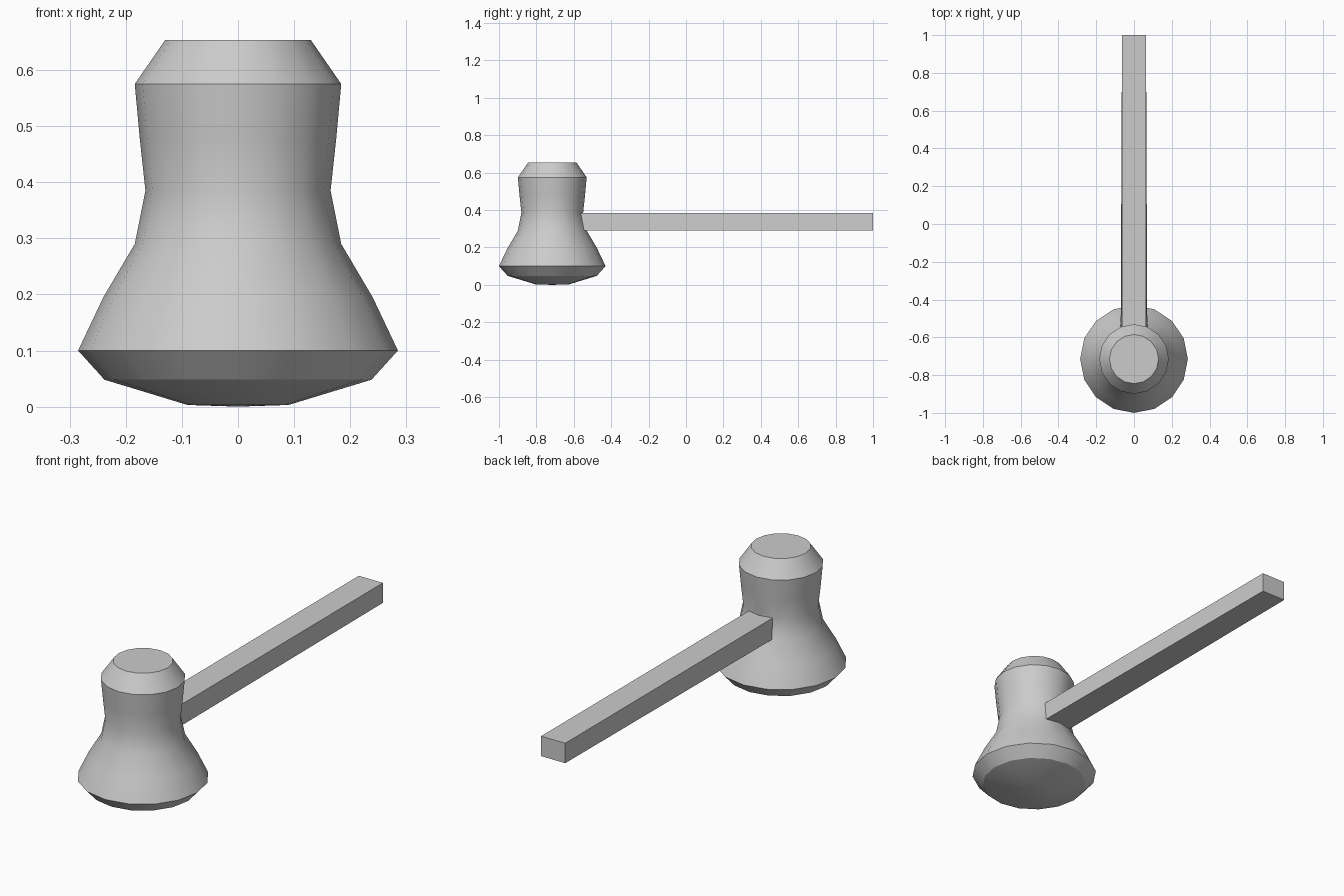
import bpy, bmesh, math

if "Cube" in bpy.data.objects:
    bpy.data.objects.remove(bpy.data.objects["Cube"])

SIDES = 16
HEAD_Y = -0.715
# head profile: radius, height
PROFILE = [(0.09, 0.003), (0.238, 0.048), (0.285, 0.10), (0.24, 0.195), (0.184, 0.29),
           (0.165, 0.385), (0.175, 0.477), (0.184, 0.575), (0.13, 0.653)]
GRIP_ROW = 4          # profile band the handle grows from

bm = bmesh.new()

# turned mallet head
rings = []
for r, z in PROFILE:
    rings.append([bm.verts.new((r * math.cos(2 * math.pi * i / SIDES),
                                HEAD_Y + r * math.sin(2 * math.pi * i / SIDES), z))
                  for i in range(SIDES)])
bands = []
for lo, hi in zip(rings, rings[1:]):
    bands.append([bm.faces.new((lo[i], lo[(i + 1) % SIDES], hi[(i + 1) % SIDES], hi[i]))
                  for i in range(SIDES)])
bm.faces.new(rings[-1])

# shallow domed base
pole = bm.verts.new((0, HEAD_Y, 0))
for i in range(SIDES):
    bm.faces.new((rings[0][(i + 1) % SIDES], rings[0][i], pole))

# handle: the two rear faces of the waist pulled straight back
q = SIDES // 4
grip = [bands[GRIP_ROW][q - 1], bands[GRIP_ROW][q]]
out = bmesh.ops.extrude_face_region(bm, geom=grip)
for v in out["geom"]:
    if isinstance(v, bmesh.types.BMVert):
        v.co.y = 1.0
        if abs(v.co.x) > 0.01:
            v.co.x = math.copysign(0.0635, v.co.x)
bmesh.ops.delete(bm, geom=[f for f in grip if f.is_valid], context='FACES')
bmesh.ops.recalc_face_normals(bm, faces=bm.faces)

mesh = bpy.data.meshes.new("mallet")
bm.to_mesh(mesh)
bm.free()
mallet = bpy.data.objects.new("mallet", mesh)
bpy.context.collection.objects.link(mallet)
bpy.context.view_layer.objects.active = mallet
mallet.select_set(True)
bpy.ops.object.shade_smooth_by_angle(angle=math.radians(30))
